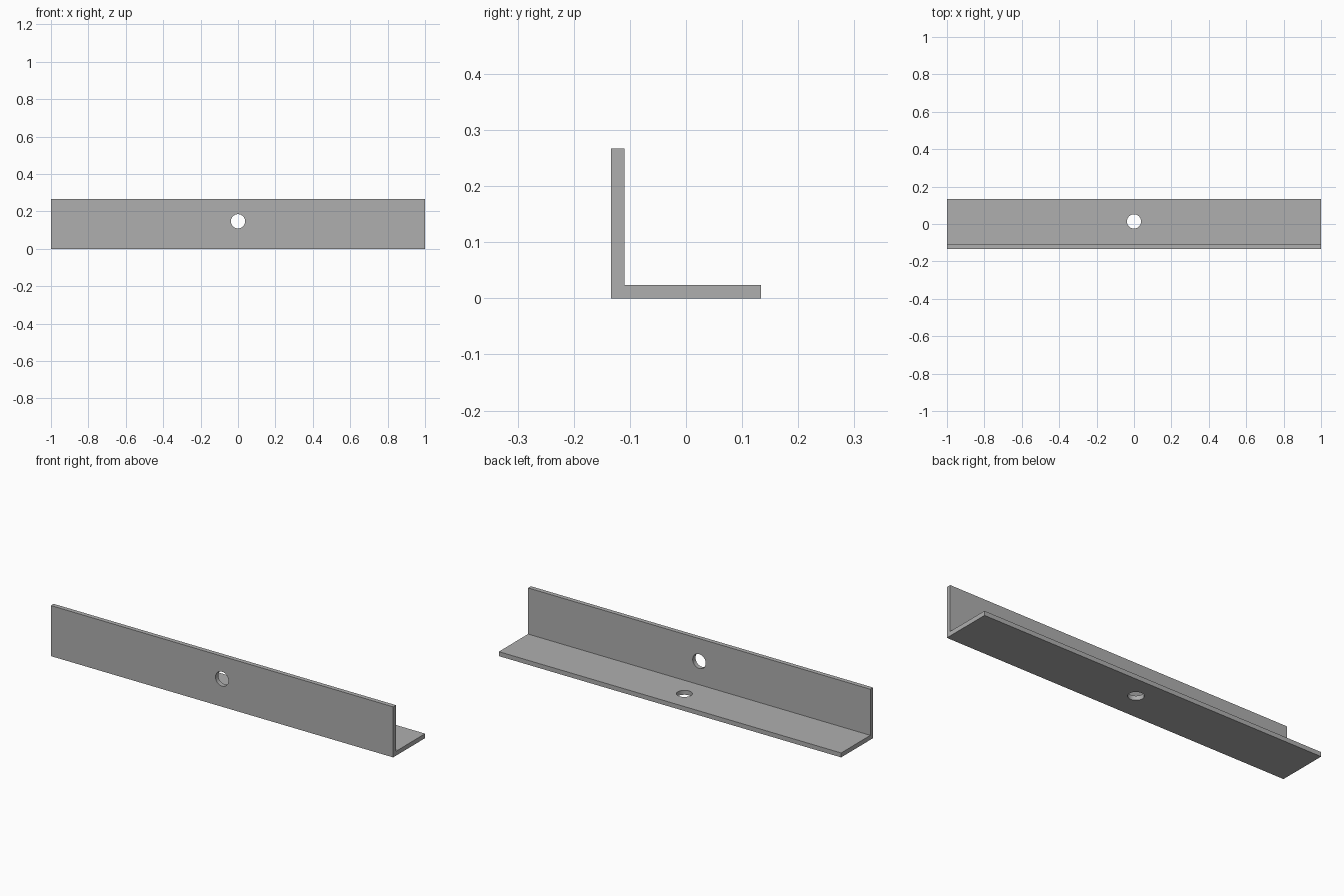
import bpy
import bmesh
import math

cube = bpy.data.objects.get("Cube")
if cube:
    bpy.data.objects.remove(cube, do_unlink=True)

LENGTH = 2.0
LEG = 0.267          # width of each flange
THICK = 0.0235       # plate thickness
HOLE_RADIUS = 0.038
HOLE_OFFSET = 0.147  # hole centre measured from the outer corner

# Material
steel = bpy.data.materials.new("grey_steel")
steel.use_nodes = True
colour = (0.43, 0.43, 0.43, 1)
steel.diffuse_color = colour
steel.node_tree.nodes["Principled BSDF"].inputs["Base Color"].default_value = colour

# L-shaped profile extruded along x
profile = [(0, 0), (LEG, 0), (LEG, THICK), (THICK, THICK), (THICK, LEG), (0, LEG)]
bm = bmesh.new()
verts = [bm.verts.new((-LENGTH / 2, y - LEG / 2, z)) for y, z in profile]
face = bm.faces.new(verts)
grown = bmesh.ops.extrude_face_region(bm, geom=[face])["geom"]
bmesh.ops.translate(bm, vec=(LENGTH, 0, 0),
                    verts=[v for v in grown if isinstance(v, bmesh.types.BMVert)])
bmesh.ops.recalc_face_normals(bm, faces=bm.faces)
mesh = bpy.data.meshes.new("angle_bracket")
bm.to_mesh(mesh)
bm.free()
mesh.materials.append(steel)
bracket = bpy.data.objects.new("angle_bracket", mesh)
bpy.context.collection.objects.link(bracket)
bpy.ops.object.select_all(action="DESELECT")


def drill(name, location, rotation):
    """Cut one round hole through a flange."""
    bpy.ops.mesh.primitive_cylinder_add(vertices=48, radius=HOLE_RADIUS, depth=THICK * 3,
                                        location=location, rotation=rotation)
    cutter = bpy.context.object
    cutter.name = name
    cutter.hide_render = True
    cutter.data.materials.append(steel)
    bpy.context.view_layer.objects.active = bracket
    cut = bracket.modifiers.new(name, "BOOLEAN")
    cut.operation = "DIFFERENCE"
    cut.solver = "EXACT"
    cut.object = cutter
    bpy.ops.object.modifier_apply(modifier=cut.name)
    bpy.data.objects.remove(cutter, do_unlink=True)


# One hole in each flange
drill("upright_hole", (0, (THICK - LEG) / 2, HOLE_OFFSET), (math.pi / 2, 0, 0))
drill("base_hole", (0, HOLE_OFFSET - LEG / 2, THICK / 2), (0, 0, 0))

# Smooth hole walls with crisp edges
bracket.select_set(True)
bpy.context.view_layer.objects.active = bracket
bpy.ops.object.shade_smooth_by_angle(angle=math.radians(30))
